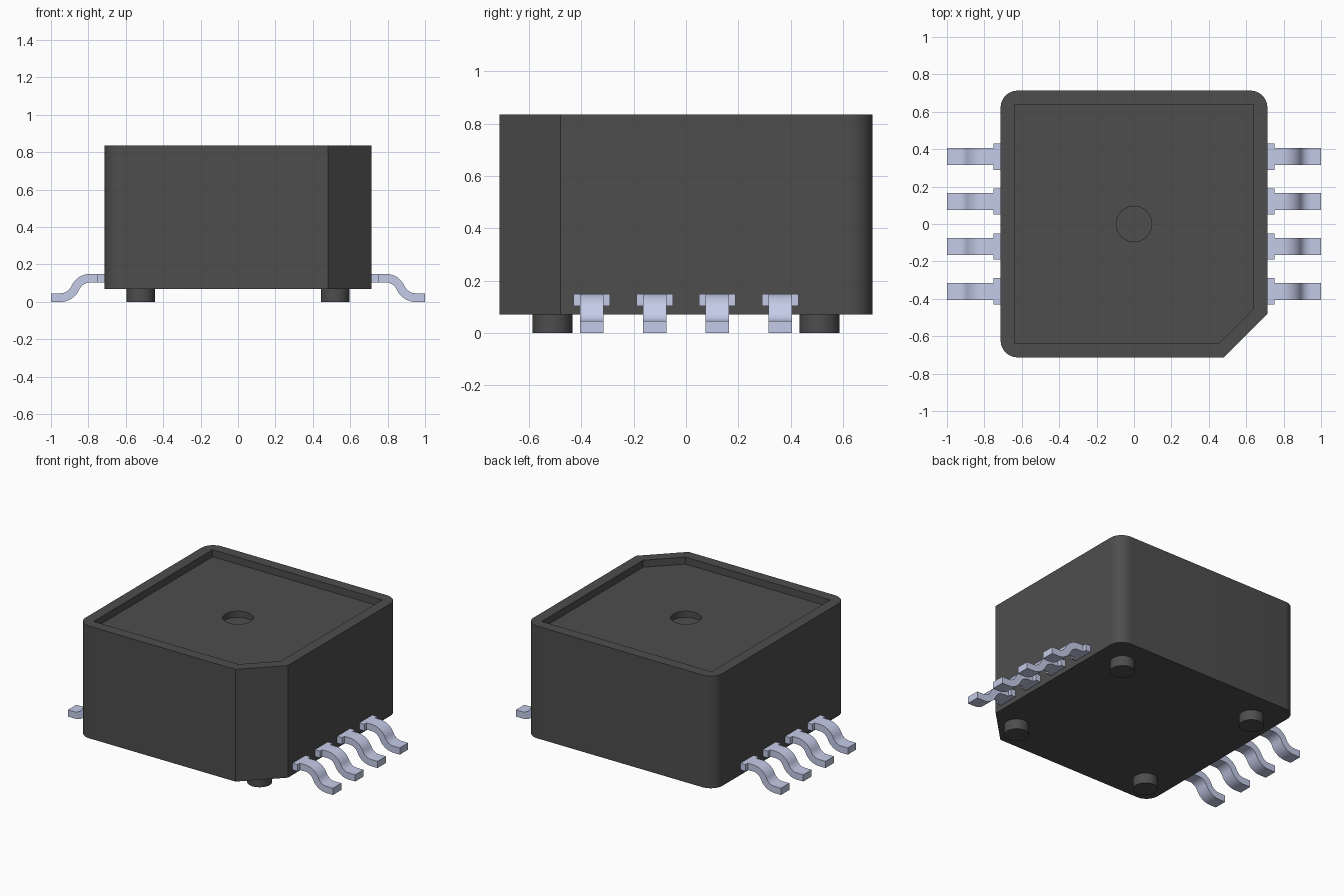
import bpy, bmesh, math
from mathutils import Vector

cube = bpy.data.objects.get("Cube")
if cube:
    bpy.data.objects.remove(cube, do_unlink=True)


def material(name, rgb):
    m = bpy.data.materials.new(name)
    m.use_nodes = True
    m.diffuse_color = (*rgb, 1)
    m.node_tree.nodes["Principled BSDF"].inputs["Base Color"].default_value = (*rgb, 1)
    return m


charcoal = material("charcoal plastic", (0.075, 0.075, 0.075))
metal = material("pale blue metal", (0.59, 0.64, 0.855))


def finish(bm, name, mat):
    bmesh.ops.recalc_face_normals(bm, faces=bm.faces)
    mesh = bpy.data.meshes.new(name)
    bm.to_mesh(mesh)
    bm.free()
    mesh.materials.append(mat)
    ob = bpy.data.objects.new(name, mesh)
    bpy.context.collection.objects.link(ob)
    bpy.ops.object.select_all(action='DESELECT')
    ob.select_set(True)
    bpy.context.view_layer.objects.active = ob
    bpy.ops.object.shade_smooth_by_angle(angle=math.radians(30))
    return ob


def ring(bm, points, z):
    """Closed loop of vertices at height z."""
    return [bm.verts.new((x, y, z)) for x, y in points]


def wall(bm, a, b):
    """Quads between two loops of equal length."""
    n = len(a)
    for i in range(n):
        j = (i + 1) % n
        bm.faces.new((a[i], a[j], b[j], b[i]))


def cap_with_hole(bm, outer, inner):
    """Flat face between two loops at the same height."""
    edges = []
    for loop in (outer, inner):
        for i, v in enumerate(loop):
            w = loop[(i + 1) % len(loop)]
            edges.append(bm.edges.get((v, w)) or bm.edges.new((v, w)))
    bmesh.ops.triangle_fill(bm, edges=edges, use_beauty=True, normal=(0, 0, 1))


def circle(r, n=48):
    return [(r * math.cos(2 * math.pi * i / n), r * math.sin(2 * math.pi * i / n))
            for i in range(n)]


def case_outline(half, cut, radius):
    """Square with three rounded corners and one cut corner at +x, -y."""
    pts = [(cut, -half), (half, -cut)]
    for sx, sy, start in ((1, 1, 0), (-1, 1, 90), (-1, -1, 180)):
        if radius == 0:
            pts.append((sx * half, sy * half))
            continue
        c = half - radius
        for i in range(11):
            a = math.radians(start + 9 * i)
            pts.append((sx * c + radius * math.cos(a), sy * c + radius * math.sin(a)))
    return pts


# Case: outer walls, raised rim, sunken lid and a blind hole in its middle
BOTTOM, TOP, LID, HOLE = 0.07, 0.835, 0.787, 0.745
bm = bmesh.new()
outline = case_outline(0.713, 0.48, 0.09)
recess = case_outline(0.64, 0.452, 0)
hole = circle(0.095)
base, rim = ring(bm, outline, BOTTOM), ring(bm, outline, TOP)
lip, lid = ring(bm, recess, TOP), ring(bm, recess, LID)
hole_top, hole_floor = ring(bm, hole, LID), ring(bm, hole, HOLE)
wall(bm, base, rim)
wall(bm, lip, lid)
wall(bm, hole_top, hole_floor)
bm.faces.new(base)
bm.faces.new(hole_floor)
cap_with_hole(bm, rim, lip)
cap_with_hole(bm, lid, hole_top)
finish(bm, "case", charcoal)

# Four round standoff feet
for sx, side in ((1, "left"), (-1, "right")):
    for sy, end in ((-1, "front"), (1, "back")):
        bm = bmesh.new()
        pts = [(sx * 0.52 + x, sy * 0.51 + y) for x, y in circle(0.077, 32)]
        low, high = ring(bm, pts, 0), ring(bm, pts, BOTTOM + 0.002)
        wall(bm, low, high)
        bm.faces.new(low)
        bm.faces.new(high)
        finish(bm, f"{end}_{side}_foot", charcoal)

# Lead profile: an S bend swept as two equal arcs, offset to both sides
THICK, Z_HIGH, Z_LOW = 0.046, 0.127, 0.023
X0, X1 = 0.79, 0.95
angle = 2 * math.atan((Z_HIGH - Z_LOW) / (X1 - X0))
R = (X1 - X0) / (2 * math.sin(angle))
STEPS = 10
path = [(0.75, Z_HIGH, 0.0)]
for i in range(STEPS + 1):
    a = angle * i / STEPS
    path.append((X0 + R * math.sin(a), Z_HIGH - R * (1 - math.cos(a)), a))
for i in range(STEPS - 1, -1, -1):
    a = angle * i / STEPS
    path.append((X1 - R * math.sin(a), Z_LOW + R * (1 - math.cos(a)), a))
path.append((1.0, Z_LOW, 0.0))


def slab(bm, path, sx, y, width):
    """Strip of constant thickness following a path of (x, z, slope)."""
    h = THICK / 2
    sections = []
    for x, z, a in path:
        n = Vector((math.sin(a), math.cos(a))) * h
        sections.append([bm.verts.new((sx * (x + k * n.x), y + w * width / 2, z + k * n.y))
                         for k, w in ((1, -1), (1, 1), (-1, 1), (-1, -1))])
    for a, b in zip(sections, sections[1:]):
        wall(bm, a, b)
    bm.faces.new(sections[0])
    bm.faces.new(sections[-1])


# Four leads on each side, each with a wide shoulder at the case
for sx, side in ((1, "left"), (-1, "right")):
    for i in range(4):
        y = -0.36 + 0.24 * i
        bm = bmesh.new()
        slab(bm, [(0.70, Z_HIGH, 0), (0.75, Z_HIGH, 0)], sx, y, 0.14)
        slab(bm, path, sx, y, 0.09)
        finish(bm, f"{side}_lead_{i + 1}", metal)
